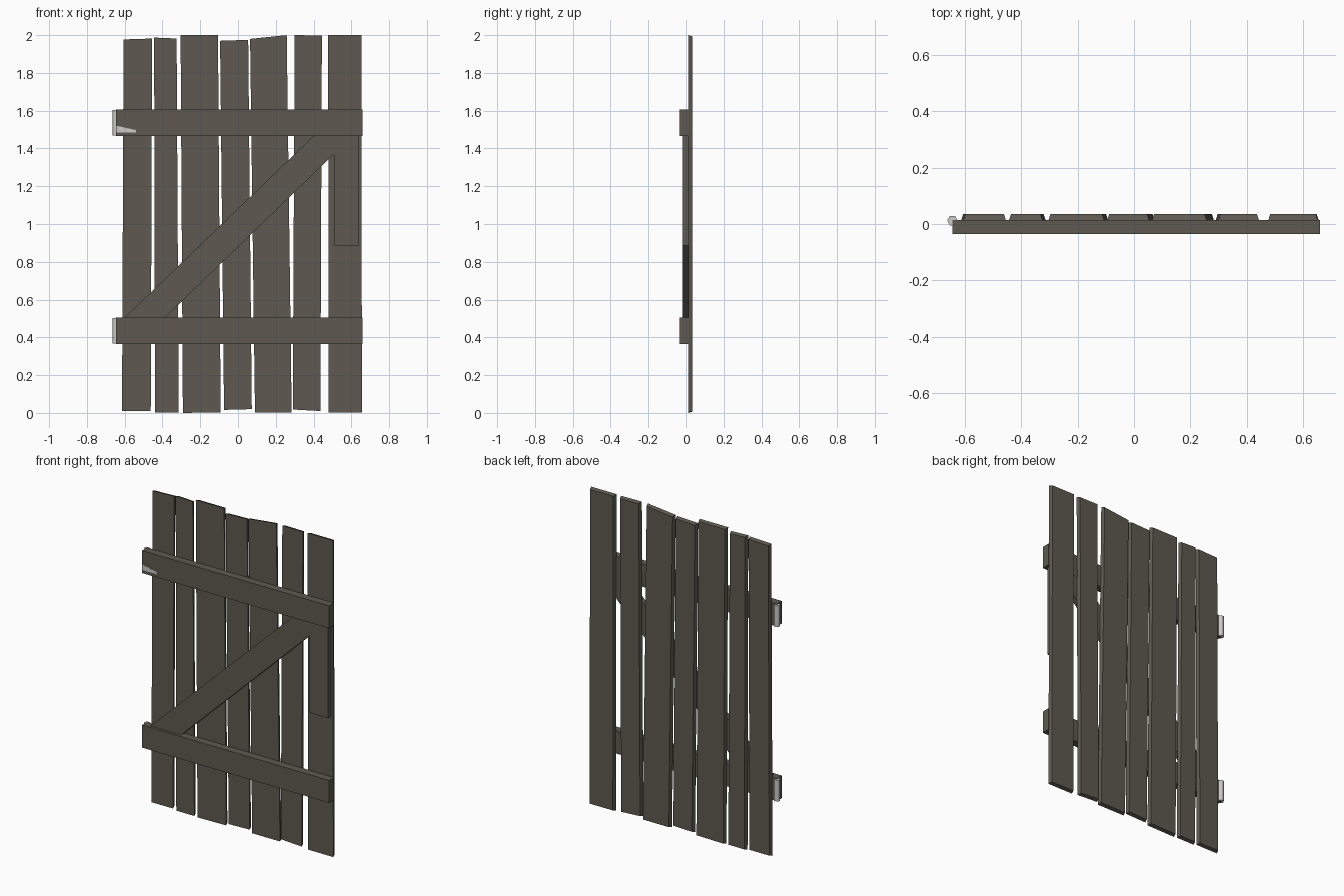
import bpy, bmesh, math

if "Cube" in bpy.data.objects:
    bpy.data.objects.remove(bpy.data.objects["Cube"])


def material(name, rgb):
    m = bpy.data.materials.new(name)
    m.diffuse_color = (*rgb, 1)
    m.use_nodes = True
    m.node_tree.nodes["Principled BSDF"].inputs["Base Color"].default_value = m.diffuse_color
    return m


wood = material("weathered_wood", (0.112, 0.102, 0.082))
metal = material("pale_metal", (0.60, 0.60, 0.59))


def slab(name, outline, y0, y1, mat, back=None):
    """Board from a front (x, z) outline; 'back' is an optional narrower outline."""
    bm = bmesh.new()
    a = [bm.verts.new((x, y0, z)) for x, z in outline]
    b = [bm.verts.new((x, y1, z)) for x, z in (back or outline)]
    bm.faces.new(a)
    bm.faces.new(b[::-1])
    n = len(a)
    for i in range(n):
        j = (i + 1) % n
        bm.faces.new((a[j], a[i], b[i], b[j]))
    bmesh.ops.recalc_face_normals(bm, faces=bm.faces)
    me = bpy.data.meshes.new(name)
    bm.to_mesh(me)
    bm.free()
    me.materials.append(mat)
    ob = bpy.data.objects.new(name, me)
    bpy.context.collection.objects.link(ob)
    return ob


# Uneven planks: bottom x pair, bottom z pair, top x pair, top z pair
planks = [
    (-0.614, -0.462, 0.010, 0.010, -0.606, -0.455, 1.977, 1.982),
    (-0.440, -0.314, 0.003, 0.003, -0.444, -0.325, 1.987, 1.982),
    (-0.292, -0.092, 0.000, 0.003, -0.304, -0.106, 2.000, 2.000),
    (-0.074, 0.073, 0.016, 0.020, -0.095, 0.054, 1.970, 1.975),
    (0.090, 0.284, 0.002, 0.002, 0.064, 0.258, 1.980, 2.000),
    (0.290, 0.436, 0.018, 0.010, 0.300, 0.444, 2.000, 1.998),
    (0.480, 0.656, 0.003, 0.003, 0.477, 0.653, 2.000, 2.000),
]
t = 0.007  # taper towards the back face
for i, (bl, br, zl, zr, tl, tr, ztl, ztr) in enumerate(planks):
    front = [(bl, zl), (br, zr), (tr, ztr), (tl, ztl)]
    back = [(bl + t, zl + t), (br - t, zr + t), (tr - t, ztr - t), (tl + t, ztl - t)]
    slab(f"plank_{i + 1}", front, 0.013, 0.035, wood, back)

# Cross rails with hinge barrels at the left end
for label, z0, z1 in (("lower", 0.364, 0.506), ("upper", 1.465, 1.607)):
    slab(f"{label}_rail", [(-0.645, z0), (0.66, z0), (0.66, z1), (-0.645, z1)],
         -0.035, 0.015, wood)
    bpy.ops.mesh.primitive_cylinder_add(
        vertices=6, radius=0.019, depth=z1 - z0 - 0.008,
        location=(-0.645, 0.012, (z0 + z1) / 2), rotation=(0, 0, math.pi / 6))
    hinge = bpy.context.object
    hinge.name = f"{label}_hinge"
    hinge.data.materials.append(metal)
    bpy.ops.object.shade_smooth_by_angle(angle=math.radians(65))

# Diagonal brace joined to a short upright on the latch side
slab("diagonal_brace", [(-0.60, 0.505), (-0.386, 0.505), (0.508, 1.37),
                        (0.508, 1.466), (0.40, 1.466)], -0.018, 0.014, wood)
slab("latch_upright", [(0.508, 0.887), (0.64, 0.887), (0.64, 1.466), (0.508, 1.466)],
     -0.018, 0.014, wood)

# Pale chip on the upper rail
slab("pale_chip", [(-0.643, 1.485), (-0.54, 1.485), (-0.54, 1.497), (-0.643, 1.52)],
     -0.0355, -0.034, metal)
